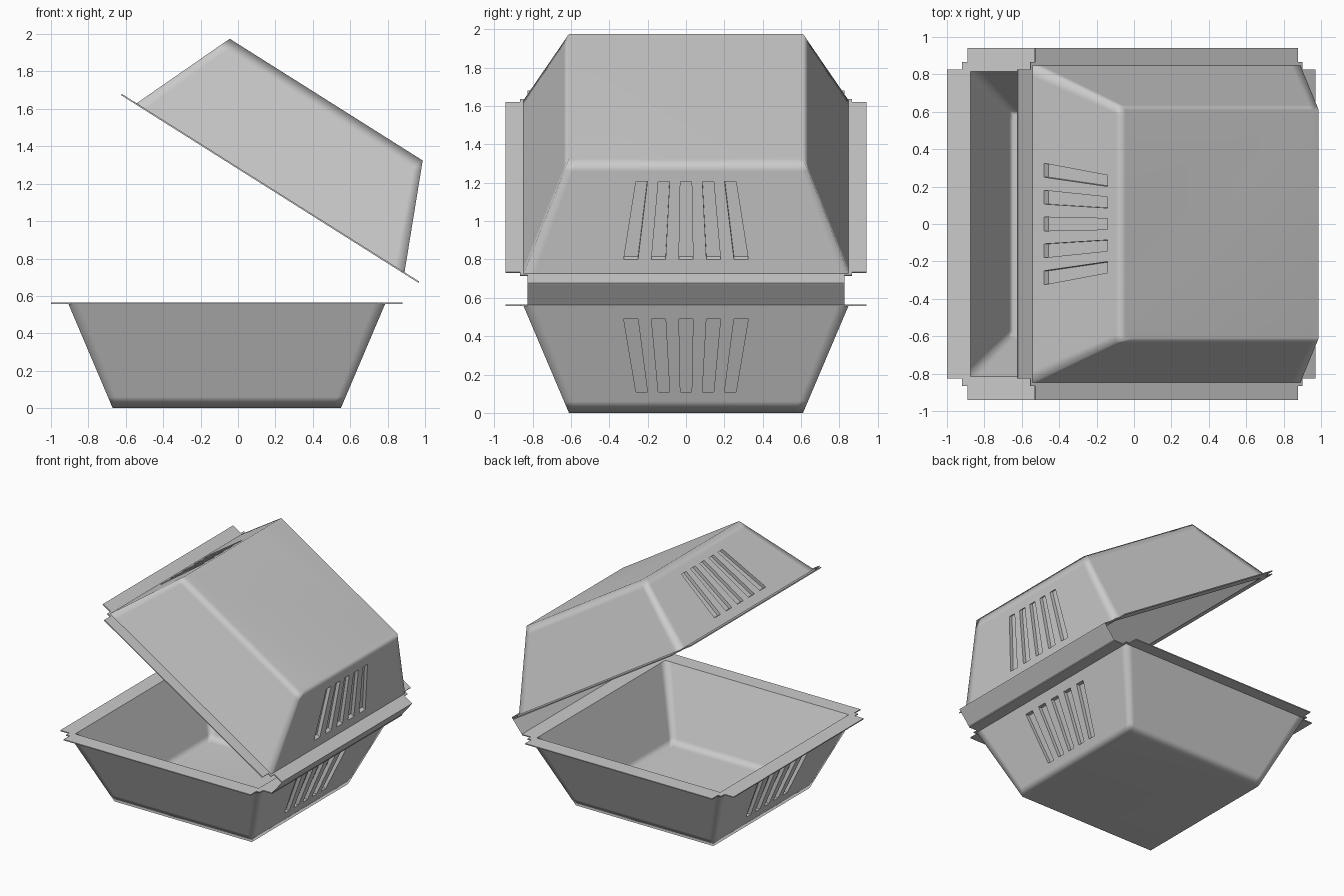
import bpy, bmesh
from mathutils import Matrix, Vector

if "Cube" in bpy.data.objects:
    bpy.data.objects.remove(bpy.data.objects["Cube"])

DEPTH, RIM, FLOOR = 0.565, 0.85, 0.61      # tray height, half widths at rim and floor
REACH, LIP_Y = 0.94, 0.825                 # flange reach, half length of the hinge


def half_width(z):
    return FLOOR + (RIM - FLOOR) * z / DEPTH


def mirrored(vals):
    return [-v for v in reversed(vals)] + list(vals)


SLOTTED = mirrored([0.045, 0.13, 0.22, 0.306, 0.397, 0.93, 1.0])
PLAIN = mirrored([0.93, 1.0])


def ring_points(w, z, x_cols, y_cols):
    """Square ring, counter-clockwise, starting at the +x side."""
    p = [(w, w * c, z) for c in x_cols[:-1]]
    p += [(-w * c, w, z) for c in y_cols[:-1]]
    p += [(-w, -w * c, z) for c in x_cols[:-1]]
    p += [(w * c, -w, z) for c in y_cols[:-1]]
    return p


def loft(bm, rings, flip):
    rows = [[bm.verts.new(p) for p in r] for r in rings]
    grid, n = [], len(rows[0])
    for a, b in zip(rows, rows[1:]):
        line = []
        for i in range(n):
            j = (i + 1) % n
            f = [a[i], a[j], b[j], b[i]]
            line.append(bm.faces.new(f[::-1] if flip else f))
        grid.append(line)
    bm.faces.new(rows[0] if flip else rows[0][::-1])
    return grid


def add_object(name, bm, matrix, smooth):
    for f in bm.faces:
        f.smooth = smooth
    mesh = bpy.data.meshes.new(name)
    bm.to_mesh(mesh)
    bm.free()
    ob = bpy.data.objects.new(name, mesh)
    bpy.context.collection.objects.link(ob)
    ob.matrix_world = matrix
    return ob


def make_tray(name, matrix):
    # outer shell with five slots on both x walls
    bm = bmesh.new()
    grid = loft(bm, [ring_points(half_width(z), z, SLOTTED, PLAIN)
                     for z in (0, 0.06, 0.11, 0.49, DEPTH)], False)
    nx, ny = len(SLOTTED) - 1, len(PLAIN) - 1
    slots = [grid[2][start + c] for start in (0, nx + ny) for c in (2, 4, 6, 8, 10)]
    for f in slots:
        for e in f.edges:
            e.smooth = False
    bmesh.ops.inset_individual(bm, faces=slots, thickness=0.004, depth=0)
    for f in slots:
        side = 1 if f.calc_center_median().x > 0 else -1
        for v in f.verts:
            v.co.x -= side * 0.03
        for v in f.verts:
            for e in v.link_edges:
                e.smooth = False
    # smooth inner lining
    loft(bm, [ring_points(half_width(z) - 0.035, z, PLAIN, PLAIN)
              for z in (0.02, 0.08, 0.49, DEPTH)], True)
    ob = add_object(name, bm, matrix, True)
    wn = ob.modifiers.new("area_shading", 'WEIGHTED_NORMAL')
    wn.mode = 'FACE_AREA'
    wn.keep_sharp = True

    # flange with stepped corners
    bm = bmesh.new()
    corner = [(REACH, LIP_Y), (0.86, LIP_Y), (0.86, 0.865), (0.83, 0.865), (0.83, REACH)]
    outline = corner + [(-x, y) for x, y in reversed(corner)]
    outline += [(-x, -y) for x, y in outline]
    w = RIM - 0.035
    for loop in (outline, [(w, w), (-w, w), (-w, -w), (w, -w)]):
        vs = [bm.verts.new((x, y, DEPTH)) for x, y in loop]
        for i, v in enumerate(vs):
            bm.edges.new((v, vs[(i + 1) % len(vs)]))
    bmesh.ops.triangle_fill(bm, edges=bm.edges[:], use_beauty=True, normal=(0, 0, 1))
    for f in bm.faces:
        f.normal_update()
        if f.normal.z < 0:
            f.normal_flip()
    rim = add_object(name + "_flange", bm, matrix, False)
    sol = rim.modifiers.new("thickness", 'SOLIDIFY')
    sol.thickness = 0.008
    sol.offset = -1


# base
make_tray("base", Matrix.Translation((-0.06, 0, 0)))

# lid: the same tray turned over and swung open about the hinge
hinge = Vector((0.965, 0, 0.67))
u = Vector((-1.585, 0, 1.0)).normalized()
n = Vector((-u.z * -1, 0, -u.x))
origin = hinge + u * REACH + n * DEPTH
lid = Matrix((-u, (0, -1, 0), -n)).transposed().to_4x4()
lid.translation = origin
make_tray("lid", lid)

# hinge strip
bm = bmesh.new()
bm.faces.new([bm.verts.new(p) for p in (
    (0.88, -LIP_Y, DEPTH), (hinge.x, -LIP_Y, hinge.z),
    (hinge.x, LIP_Y, hinge.z), (0.88, LIP_Y, DEPTH))])
bm.normal_update()
add_object("hinge_strip", bm, Matrix.Identity(4), False)
